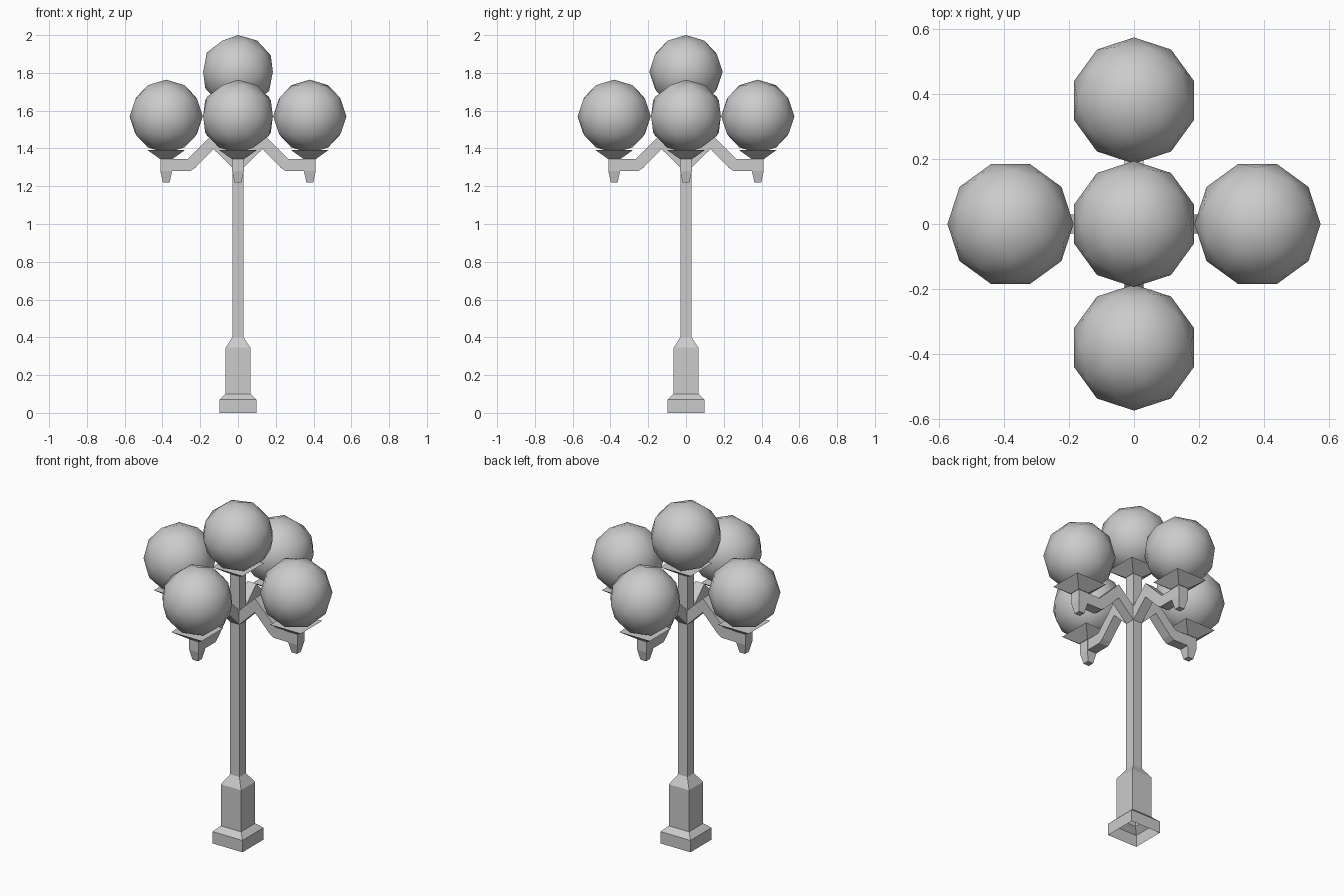
import bpy, bmesh
from math import pi
from mathutils import Matrix

if "Cube" in bpy.data.objects:
    bpy.data.objects.remove(bpy.data.objects["Cube"])

ARM = 0.38      # distance of the outer lamps from the post
R = 0.194       # globe radius


def finish(bm, name, matrix=None):
    bmesh.ops.recalc_face_normals(bm, faces=bm.faces)
    if matrix:
        bm.transform(matrix)
    mesh = bpy.data.meshes.new(name)
    bm.to_mesh(mesh)
    bm.free()
    ob = bpy.data.objects.new(name, mesh)
    bpy.context.collection.objects.link(ob)
    return ob


def square_loft(name, levels, cap_bottom=True, matrix=None):
    """Stack of square sections given as (half width, z)."""
    bm = bmesh.new()
    rings = [[bm.verts.new((sx * h, sy * h, z))
              for sx, sy in ((-1, -1), (1, -1), (1, 1), (-1, 1))]
             for h, z in levels]
    for a, b in zip(rings, rings[1:]):
        for i in range(4):
            j = (i + 1) % 4
            bm.faces.new((a[i], a[j], b[j], b[i]))
    bm.faces.new(rings[-1])
    if cap_bottom:
        bm.faces.new(rings[0])
    return finish(bm, name, matrix)


def globe(name, matrix):
    bm = bmesh.new()
    bmesh.ops.create_icosphere(bm, subdivisions=2, radius=R)
    for f in bm.faces:
        f.smooth = True
    return finish(bm, name, matrix)


def arm(name, profile, half, matrix):
    """Side profile in x/z, extruded across y."""
    bm = bmesh.new()
    face = bm.faces.new([bm.verts.new((x, -half, z)) for x, z in profile])
    out = bmesh.ops.extrude_face_region(bm, geom=[face])["geom"]
    verts = [v for v in out if isinstance(v, bmesh.types.BMVert)]
    bmesh.ops.translate(bm, verts=verts, vec=(0, 2 * half, 0))
    return finish(bm, name, matrix)


# Post with stepped base, hollow underneath
square_loft("post", [(0.098, 0), (0.098, 0.07), (0.066, 0.10), (0.066, 0.345),
                     (0.03, 0.40), (0.03, 1.59)], cap_bottom=False)

# Top lamp
square_loft("top_cup", [(0.034, 1.585), (0.1, 1.63)])
globe("top_globe", Matrix.Translation((0, 0, 2.0 - R)))

# Four side lamps on bent arms
arm_profile = [(0.41, 1.345), (0.265, 1.345), (0.245, 1.365), (0.13, 1.48),
               (0.0, 1.355), (0.0, 1.27), (0.13, 1.397), (0.227, 1.297),
               (0.252, 1.28), (0.41, 1.28)]
for i, side in enumerate(("right", "back", "left", "front")):
    turn = Matrix.Rotation(i * pi / 2, 4, 'Z')
    at = turn @ Matrix.Translation((ARM, 0, 0))
    arm(side + "_arm", arm_profile, 0.029, turn)
    square_loft(side + "_finial", [(0.018, 1.22), (0.031, 1.28), (0.031, 1.347)],
                matrix=at)
    square_loft(side + "_cup", [(0.034, 1.345), (0.1, 1.392)], matrix=at)
    globe(side + "_globe", at @ Matrix.Translation((0, 0, 1.57))
          @ Matrix.Rotation(pi / 2, 4, 'Z'))
